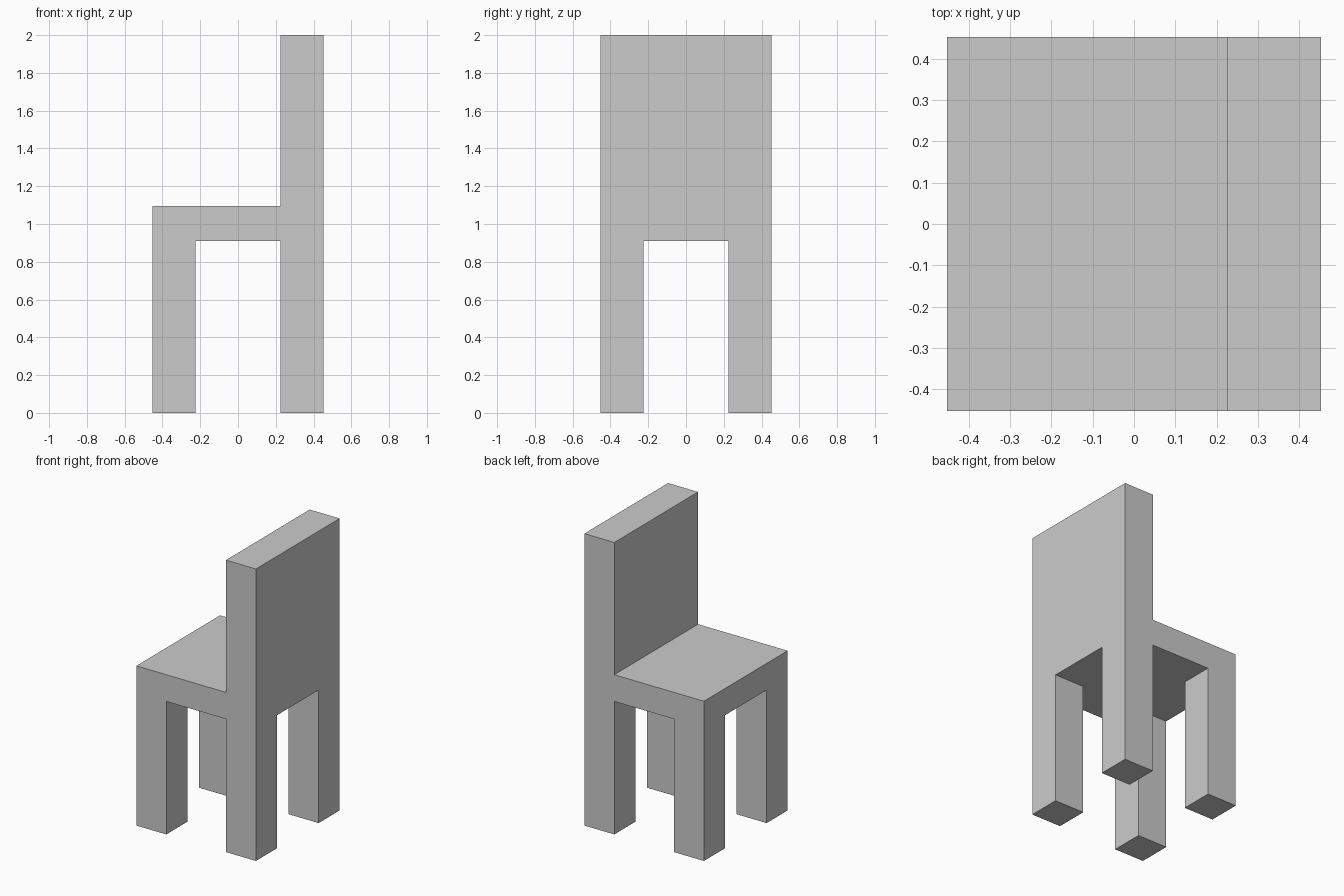
import bpy, bmesh
from mathutils import Vector

if "Cube" in bpy.data.objects:
    bpy.data.objects.remove(bpy.data.objects["Cube"])

HALF, INNER = 0.453, 0.226            # outer half width, inner edge of legs and back
SEAT_LOW, SEAT_TOP, TOP = 0.911, 1.094, 2.0

bm = bmesh.new()


def extrude(test, dz):
    """Extrude the faces whose centre passes the test, leaving no inner faces."""
    faces = [f for f in bm.faces if test(f.calc_center_median())]
    res = bmesh.ops.extrude_face_region(bm, geom=faces)
    verts = [g for g in res["geom"] if isinstance(g, bmesh.types.BMVert)]
    bmesh.ops.translate(bm, verts=verts, vec=(0, 0, dz))
    old = [f for f in faces if f.is_valid]
    if old:
        bmesh.ops.delete(bm, geom=old, context='FACES_ONLY')


# Seat slab, cut into a 3 x 3 grid
bmesh.ops.create_cube(bm, size=1)
bmesh.ops.scale(bm, verts=bm.verts, vec=(2 * HALF, 2 * HALF, SEAT_TOP - SEAT_LOW))
bmesh.ops.translate(bm, verts=bm.verts, vec=(0, 0, (SEAT_TOP + SEAT_LOW) / 2))
for axis in (Vector((1, 0, 0)), Vector((0, 1, 0))):
    for side in (-1, 1):
        bmesh.ops.bisect_plane(bm, geom=bm.verts[:] + bm.edges[:] + bm.faces[:],
                               plane_co=axis * side * INNER, plane_no=axis)

# Backrest along the +x side
extrude(lambda c: abs(c.z - SEAT_TOP) < 1e-4 and c.x > INNER, TOP - SEAT_TOP)

# Four corner legs
extrude(lambda c: abs(c.z - SEAT_LOW) < 1e-4 and abs(c.x) > INNER and abs(c.y) > INNER,
        -SEAT_LOW)

# Merge coplanar faces so the chair is one clean solid
bmesh.ops.dissolve_limit(bm, angle_limit=0.01, verts=bm.verts[:], edges=bm.edges[:])
bmesh.ops.recalc_face_normals(bm, faces=bm.faces[:])

mesh = bpy.data.meshes.new("chair")
bm.to_mesh(mesh)
bm.free()
bpy.context.collection.objects.link(bpy.data.objects.new("chair", mesh))
